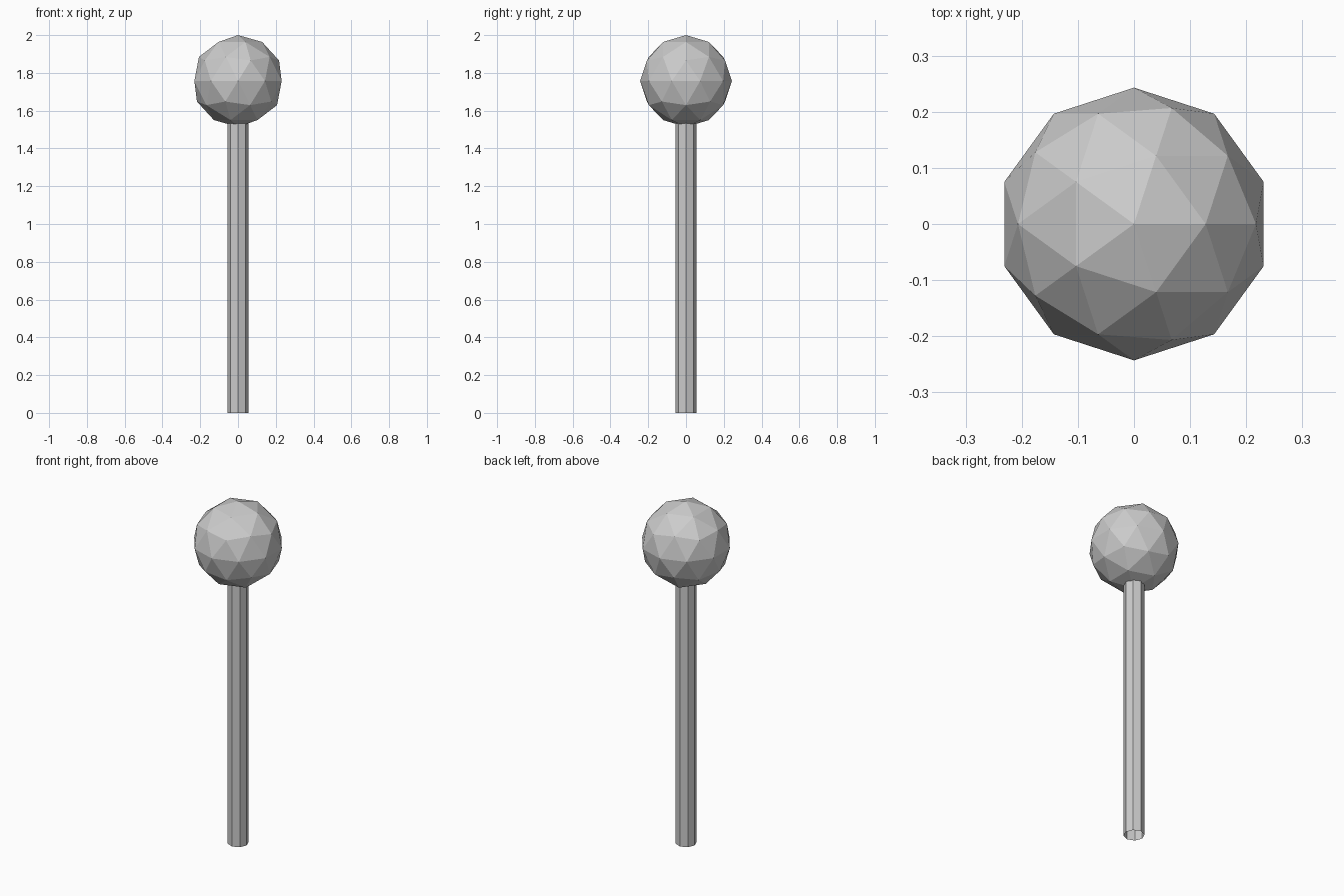
import bpy

if "Cube" in bpy.data.objects:
    bpy.data.objects.remove(bpy.data.objects["Cube"])

HEIGHT = 2.0
BALL_RADIUS = 0.243
ROD_RADIUS = 0.056
ROD_TOP = 1.55

# Octagonal rod, open at the ends, pushed slightly into the ball
bpy.ops.mesh.primitive_cylinder_add(
    vertices=8, radius=ROD_RADIUS, depth=ROD_TOP,
    end_fill_type='NOTHING', location=(0, 0, ROD_TOP / 2))
bpy.context.object.name = "rod"

# Faceted ball on top
bpy.ops.mesh.primitive_ico_sphere_add(
    subdivisions=2, radius=BALL_RADIUS,
    location=(0, 0, HEIGHT - BALL_RADIUS))
bpy.context.object.name = "ball"
